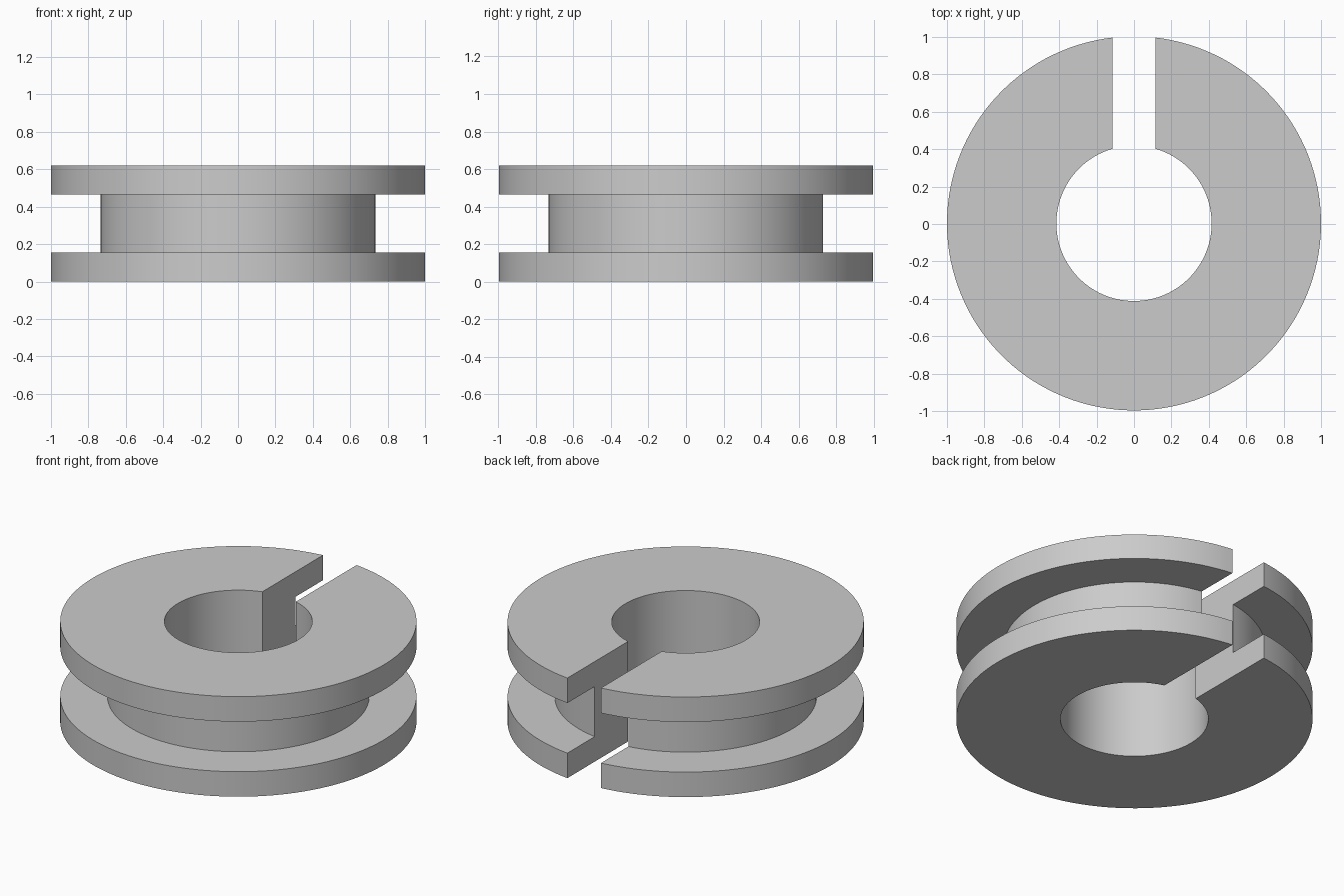
import bpy, bmesh, math

if "Cube" in bpy.data.objects:
    bpy.data.objects.remove(bpy.data.objects["Cube"])

HALF_SLOT = 0.115      # half width of the radial slot
CENTRE_Y = 0.0033      # slot trims the back edge, so the ring sits slightly back
SEGMENTS = 128

# Cross-section (radius, z): bore, two flanges and the groove between them
PROFILE = [(0.415, 0.0), (1.0, 0.0), (1.0, 0.155), (0.735, 0.155),
           (0.735, 0.465), (1.0, 0.465), (1.0, 0.62), (0.415, 0.62)]

grey = bpy.data.materials.new("light grey")
grey.diffuse_color = (0.6, 0.6, 0.6, 1.0)
grey.use_nodes = True
grey.node_tree.nodes["Principled BSDF"].inputs["Base Color"].default_value = grey.diffuse_color

bm = bmesh.new()

# Each profile point sweeps round from one slot wall to the other
rings = []
for r, z in PROFILE:
    gap = math.asin(HALF_SLOT / r)
    start, sweep = math.pi / 2 + gap, 2 * (math.pi - gap)
    angles = [start + sweep * i / SEGMENTS for i in range(SEGMENTS + 1)]
    rings.append([bm.verts.new((r * math.cos(a), r * math.sin(a) + CENTRE_Y, z))
                  for a in angles])

# Swept walls
n = len(rings)
for k in range(n):
    a, b = rings[k], rings[(k + 1) % n]
    for i in range(SEGMENTS):
        bm.faces.new((a[i], a[i + 1], b[i + 1], b[i]))

# Flat slot walls
bm.faces.new([ring[0] for ring in rings])
bm.faces.new([ring[-1] for ring in rings])
bmesh.ops.recalc_face_normals(bm, faces=bm.faces[:])

mesh = bpy.data.meshes.new("slotted_grooved_ring")
bm.to_mesh(mesh)
bm.free()
mesh.materials.append(grey)
ring_obj = bpy.data.objects.new("slotted_grooved_ring", mesh)
bpy.context.collection.objects.link(ring_obj)

# Smooth curved walls, crisp edges
bpy.context.view_layer.objects.active = ring_obj
ring_obj.select_set(True)
bpy.ops.object.shade_smooth_by_angle(angle=math.radians(30))
